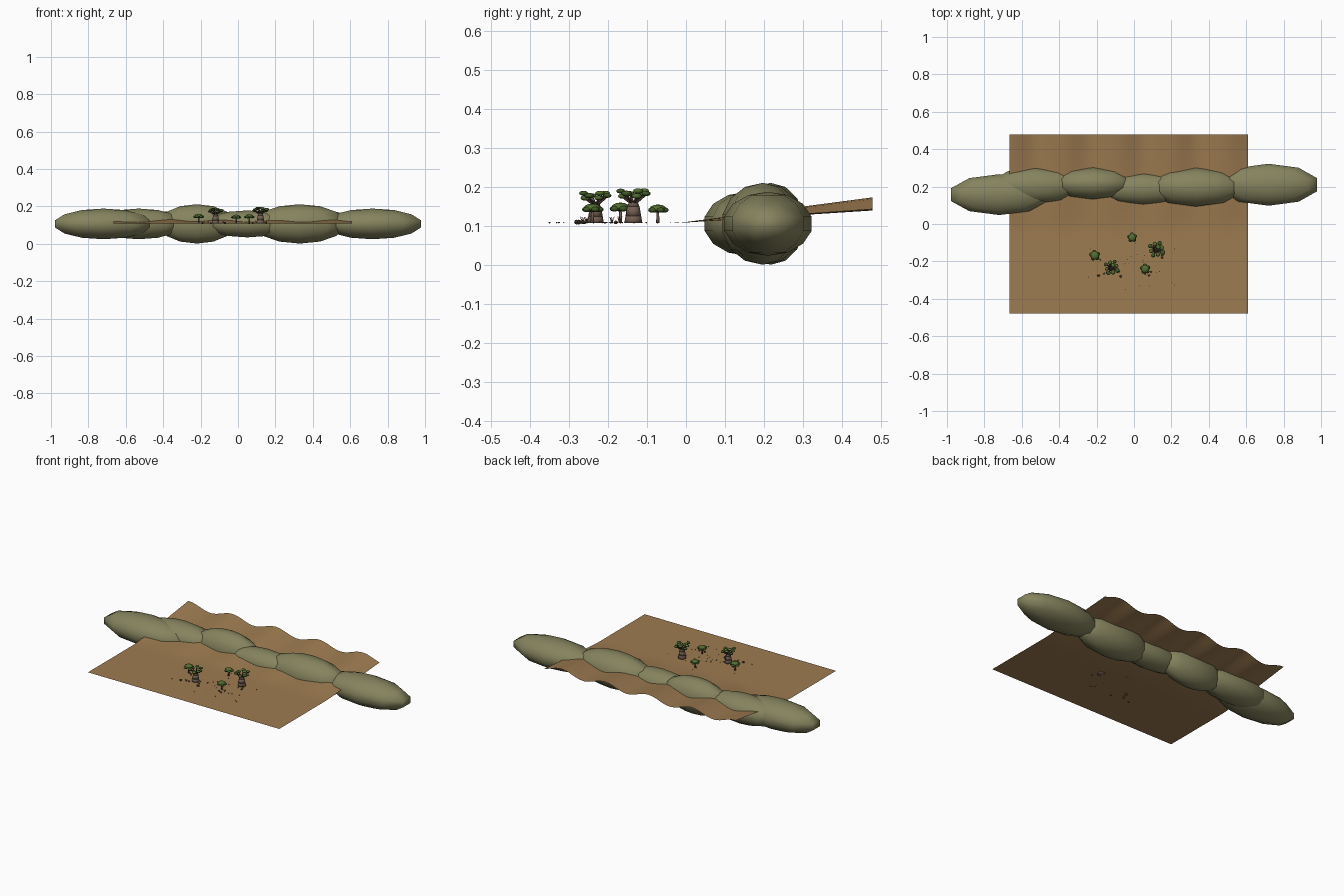
import bpy, bmesh, math, random
from mathutils import Vector, Matrix

if "Cube" in bpy.data.objects:
    bpy.data.objects.remove(bpy.data.objects["Cube"])

random.seed(4)
G = 0.108  # height of the flat ground


def material(name, rgb):
    m = bpy.data.materials.new(name)
    m.diffuse_color = (*rgb, 1)
    m.use_nodes = True
    m.node_tree.nodes["Principled BSDF"].inputs["Base Color"].default_value = m.diffuse_color
    return m


EARTH = material("dry earth", (0.34, 0.20, 0.082))
HILL = material("olive hill", (0.235, 0.228, 0.112))
BARK = material("grey bark", (0.17, 0.11, 0.085))
TWIG = material("dark branch", (0.075, 0.045, 0.035))
LEAF = material("leaf green", (0.085, 0.155, 0.03))
LEAF2 = material("deep green", (0.05, 0.10, 0.02))
ROCK = material("dark stone", (0.10, 0.065, 0.045))
STRAW = material("dry grass", (0.25, 0.13, 0.05))


def finish(bm, name, mats, smooth=True):
    mesh = bpy.data.meshes.new(name)
    for f in bm.faces:
        f.smooth = smooth
    bm.to_mesh(mesh)
    bm.free()
    for m in mats:
        mesh.materials.append(m)
    ob = bpy.data.objects.new(name, mesh)
    bpy.context.collection.objects.link(ob)
    return ob


def paint(verts, index):
    for v in verts:
        for f in v.link_faces:
            f.material_index = index


def blob(bm, c, r, seg=8, rings=6, index=0):
    mat = Matrix.Translation(c) @ Matrix.Diagonal((*r, 1))
    res = bmesh.ops.create_uvsphere(bm, u_segments=seg, v_segments=rings, radius=1, matrix=mat)
    paint(res["verts"], index)


def limb(bm, a, b, r1, r2, index=0, seg=7):
    a, b = Vector(a), Vector(b)
    d = b - a
    mat = Matrix.Translation((a + b) / 2) @ d.to_track_quat('Z', 'Y').to_matrix().to_4x4()
    res = bmesh.ops.create_cone(bm, cap_ends=True, segments=seg, radius1=r1, radius2=r2,
                                depth=d.length, matrix=mat)
    paint(res["verts"], index)


# ground sheet: flat in front, rippled slope at the back
bm = bmesh.new()
bmesh.ops.create_grid(bm, x_segments=48, y_segments=24, size=1,
                      matrix=Matrix.Translation((-0.028, 0, G)) @ Matrix.Diagonal((0.638, 0.478, 1, 1)))
for v in bm.verts:
    t = max(0, v.co.y + 0.02)
    v.co.z += t * (0.098 + 0.034 * math.sin(21.7 * (v.co.x + 0.3) + math.pi))
finish(bm, "ground", [EARTH])

# row of overlapping hills: x, y, half sizes
hills = [(-0.72, 0.157, 0.28, 0.112, 0.082), (-0.53, 0.205, 0.25, 0.098, 0.082),
         (-0.22, 0.217, 0.215, 0.087, 0.105), (0.05, 0.188, 0.24, 0.085, 0.072),
         (0.33, 0.197, 0.26, 0.106, 0.105), (0.72, 0.21, 0.28, 0.115, 0.082)]
for i, (x, y, rx, ry, rz) in enumerate(hills):
    bm = bmesh.new()
    blob(bm, (x, y, 0.106), (rx, ry, rz), 10, 7)
    finish(bm, f"hill_{i}", [HILL])


def bottle_tree(name, x, y, s):
    bm = bmesh.new()
    # swollen trunk in three stacked cones
    profile = [(0, 0.023), (0.018, 0.020), (0.042, 0.016), (0.056, 0.010)]
    for (z1, r1), (z2, r2) in zip(profile, profile[1:]):
        limb(bm, (x, y, G + z1 * s), (x, y, G + z2 * s), r1 * s, r2 * s, 0, 10)
    # branches, each carrying a flat leaf cluster
    for k in range(8):
        a = k * math.tau / 8 + 0.3
        reach = s * (0.037 if k % 2 else 0.029)
        tip = Vector((x + reach * math.cos(a), y + reach * math.sin(a),
                      G + s * (0.066 + 0.013 * (k % 3) / 2)))
        limb(bm, (x, y, G + 0.048 * s), tip, 0.005 * s, 0.002 * s, 1, 5)
        r = s * random.uniform(0.011, 0.014)
        blob(bm, tip + Vector((0, 0, 0.003)), (r, r, r * 0.55), index=2 + k % 2)
    blob(bm, (x + 0.009 * s, y + 0.012 * s, G + 0.082 * s), (0.013 * s, 0.013 * s, 0.007 * s), index=2)
    finish(bm, name, [BARK, TWIG, LEAF, LEAF2])


bottle_tree("large_tree_left", -0.12, -0.232, 0.93)
bottle_tree("large_tree_right", 0.12, -0.135, 1.0)


def small_tree(name, x, y, s):
    bm = bmesh.new()
    limb(bm, (x, y, G), (x, y, G + 0.035 * s), 0.005 * s, 0.003 * s)
    blob(bm, (x, y, G + 0.039 * s), (0.022 * s, 0.022 * s, 0.011 * s), 10, 6, 1)
    for k in range(5):  # side clusters
        a = k * math.tau / 5 + 0.4
        blob(bm, (x + 0.018 * s * math.cos(a), y + 0.018 * s * math.sin(a), G + 0.035 * s),
             (0.011 * s, 0.011 * s, 0.007 * s), index=2)
    finish(bm, name, [BARK, LEAF, LEAF2])


small_tree("small_tree_left", -0.21, -0.168, 1.05)
small_tree("small_tree_front", 0.06, -0.24, 1.0)
small_tree("small_tree_back", -0.01, -0.072, 0.95)

# stones beside the trees, and scattered pebbles
bm = bmesh.new()
for x, y, r in [(-0.19, -0.275, 0.008), (-0.07, -0.28, 0.008), (0.08, -0.275, 0.006),
                (0.06, -0.265, 0.006), (-0.145, -0.26, 0.006), (0.15, -0.18, 0.006)]:
    blob(bm, (x, y, G + r * 0.3), (r, r * 0.85, r * 0.8), 6, 4)
for _ in range(45):
    x = max(-0.28, min(0.24, random.gauss(-0.02, 0.12)))
    y = max(-0.35, min(-0.04, random.gauss(-0.22, 0.07)))
    r = random.uniform(0.0015, 0.0035)
    blob(bm, (x, y, G + 0.001), (r, r, r * 0.6), 5, 3)
finish(bm, "stones", [ROCK], False)

# dry grass tufts
bm = bmesh.new()
for x, y in [(-0.16, -0.265), (-0.08, -0.255), (0.09, -0.255), (0.15, -0.17), (-0.18, -0.19)]:
    for k in range(5):
        a = k * math.tau / 5
        limb(bm, (x, y, G), (x + 0.007 * math.cos(a), y + 0.007 * math.sin(a), G + 0.017),
             0.0015, 0.0002, seg=4)
finish(bm, "grass_tufts", [STRAW], False)
